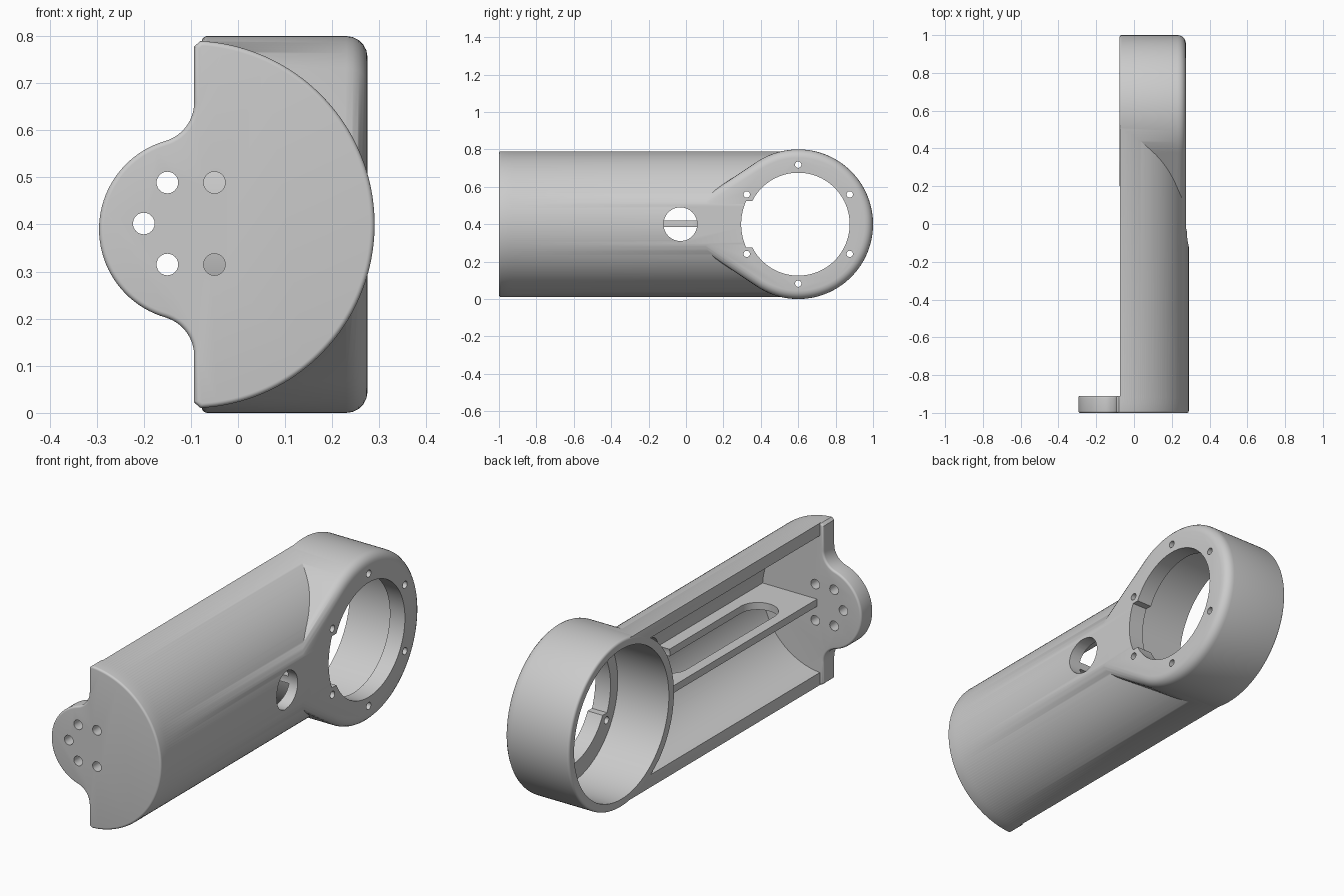
import bpy, bmesh, math
from mathutils import Vector

if "Cube" in bpy.data.objects:
    bpy.data.objects.remove(bpy.data.objects["Cube"])


def arc(cx, cy, r, a0, a1, n):
    """Points on a circle arc, angles in degrees."""
    return [(cx + r * math.cos(math.radians(a0 + (a1 - a0) * i / n)),
             cy + r * math.sin(math.radians(a0 + (a1 - a0) * i / n))) for i in range(n + 1)]


def circle(cx, cy, r, n=96):
    return arc(cx, cy, r, 0, 360, n)[:-1]


def prism(name, pts, axis, lo, hi, bevel_lo=0, bevel_hi=0):
    """Extrude an outline along an axis, optionally rounding either end."""
    place = {'X': lambda u, v, h: (h, u, v),
             'Y': lambda u, v, h: (u, h, v),
             'Z': lambda u, v, h: (u, v, h)}[axis]
    k = 'XYZ'.index(axis)
    bm = bmesh.new()
    face = bm.faces.new([bm.verts.new(place(u, v, lo)) for u, v in pts])
    ext = bmesh.ops.extrude_face_region(bm, geom=[face], use_keep_orig=True)
    shift = Vector(place(0, 0, hi - lo))
    bmesh.ops.translate(bm, vec=shift,
                        verts=[g for g in ext['geom'] if isinstance(g, bmesh.types.BMVert)])
    bmesh.ops.recalc_face_normals(bm, faces=bm.faces)
    for h, w in ((lo, bevel_lo), (hi, bevel_hi)):
        if w:
            edges = [e for e in bm.edges if all(abs(v.co[k] - h) < 1e-5 for v in e.verts)]
            bmesh.ops.bevel(bm, geom=edges, offset=w, segments=5, profile=0.5, affect='EDGES')
    bmesh.ops.recalc_face_normals(bm, faces=bm.faces)
    me = bpy.data.meshes.new(name)
    bm.to_mesh(me)
    bm.free()
    ob = bpy.data.objects.new(name, me)
    bpy.context.collection.objects.link(ob)
    return ob


def boolean(target, other, op):
    """Apply a boolean and discard the helper."""
    mod = target.modifiers.new(op, 'BOOLEAN')
    mod.operation, mod.solver, mod.object = op, 'EXACT', other
    bpy.context.view_layer.objects.active = target
    bpy.ops.object.modifier_apply(modifier=mod.name)
    bpy.data.objects.remove(other)


def cut(target, *args):
    boolean(target, prism('cutter', *args), 'DIFFERENCE')


def add(target, *args):
    boolean(target, prism('part', *args), 'UNION')


CZ = 0.4             # middle height
RY = 0.6             # ring centre along the arm

# half-round beam, flattened towards the ring
a = math.degrees(math.acos(0.025 / 0.39))
arm = prism('arm_housing', arc(-0.1, CZ, 0.39, -a, a, 96), 'Y', -0.95, 0.55)
cut(arm, [(0.2755, 1.1), (0.2755, -0.02), (0.296, -0.12), (0.4, -0.12), (0.4, 1.1)],
    'Z', -0.1, 0.9)

# ring head with tangent wedge blending into the beam
t = 123.5
tip = [(0.02, CZ + 0.095), (0.02, CZ - 0.095)]
add(arm, arc(RY, CZ, 0.4, -t, t, 110) + tip, 'X', -0.077, 0.275, 0.012, 0.045)

# hollow back of the beam, stopping at the ring wall
cavity = prism('cavity', [(-0.3, CZ - 0.33)] + arc(-0.1, CZ, 0.33, -90, 90, 72)
               + [(-0.3, CZ + 0.33)], 'Y', -0.97, 0.57)
cut(cavity, circle(RY, CZ, 0.3985), 'X', -0.5, 0.5)
boolean(arm, cavity, 'DIFFERENCE')

# end plate: D shape plus lobe with fillets
fx, fz, lz = -0.178, 0.269, 0.39
f = math.degrees(math.atan2(fz, 0.078))
plate = ([(-0.093, 0.022)] + arc(-0.1, CZ, 0.39, -87, 87, 96) + [(-0.093, 0.778)]
         + arc(fx, lz + fz, 0.085, 0, -f, 14)
         + arc(-0.1, lz, 0.195, 180 - f, 180 + f, 40)[1:]
         + arc(fx, lz - fz, 0.085, f, 0, 14)[1:])
add(arm, plate, 'Y', -1, -0.91, 0.01, 0.01)

# central web with a long window
rib = prism('web', [(-0.06, -0.93), (0.25, -0.93), (0.25, 0.22), (-0.06, 0.22)],
            'Z', 0.385, 0.42)
cut(rib, arc(0.08, 0.01, 0.09, 0, 180, 24) + arc(0.08, -0.66, 0.09, 180, 360, 24),
    'Z', 0.3, 0.5)
boolean(arm, rib, 'UNION')

# cable hole in the outer wall
cut(arm, circle(-0.03, CZ, 0.09, 48), 'X', 0.1, 0.4)

# ring counterbore, through hole, and key notch
cut(arm, circle(RY, CZ, 0.36), 'X', -0.3, 0.195)
cut(arm, circle(RY, CZ, 0.275), 'X', 0.1, 0.4)
cut(arm, arc(RY, CZ, 0.305, 156, 204, 16) + [(0.45, CZ - 0.124), (0.45, CZ + 0.124)],
    'X', 0.1, 0.4)

# bolt holes around the ring and in the end plate
for i in range(6):
    q = math.radians(30 + 60 * i)
    cut(arm, circle(RY + 0.318 * math.cos(q), CZ + 0.318 * math.sin(q), 0.017, 24),
        'X', 0.15, 0.4)
for x, z in ((-0.2, 0.402), (-0.15, 0.489), (-0.05, 0.489), (-0.15, 0.315), (-0.05, 0.315)):
    cut(arm, circle(x, z, 0.023, 24), 'Y', -1.1, -0.85)

# smooth shading with crisp edges
bpy.ops.object.select_all(action='DESELECT')
arm.select_set(True)
bpy.context.view_layer.objects.active = arm
bpy.ops.object.shade_smooth_by_angle(angle=math.radians(30))
